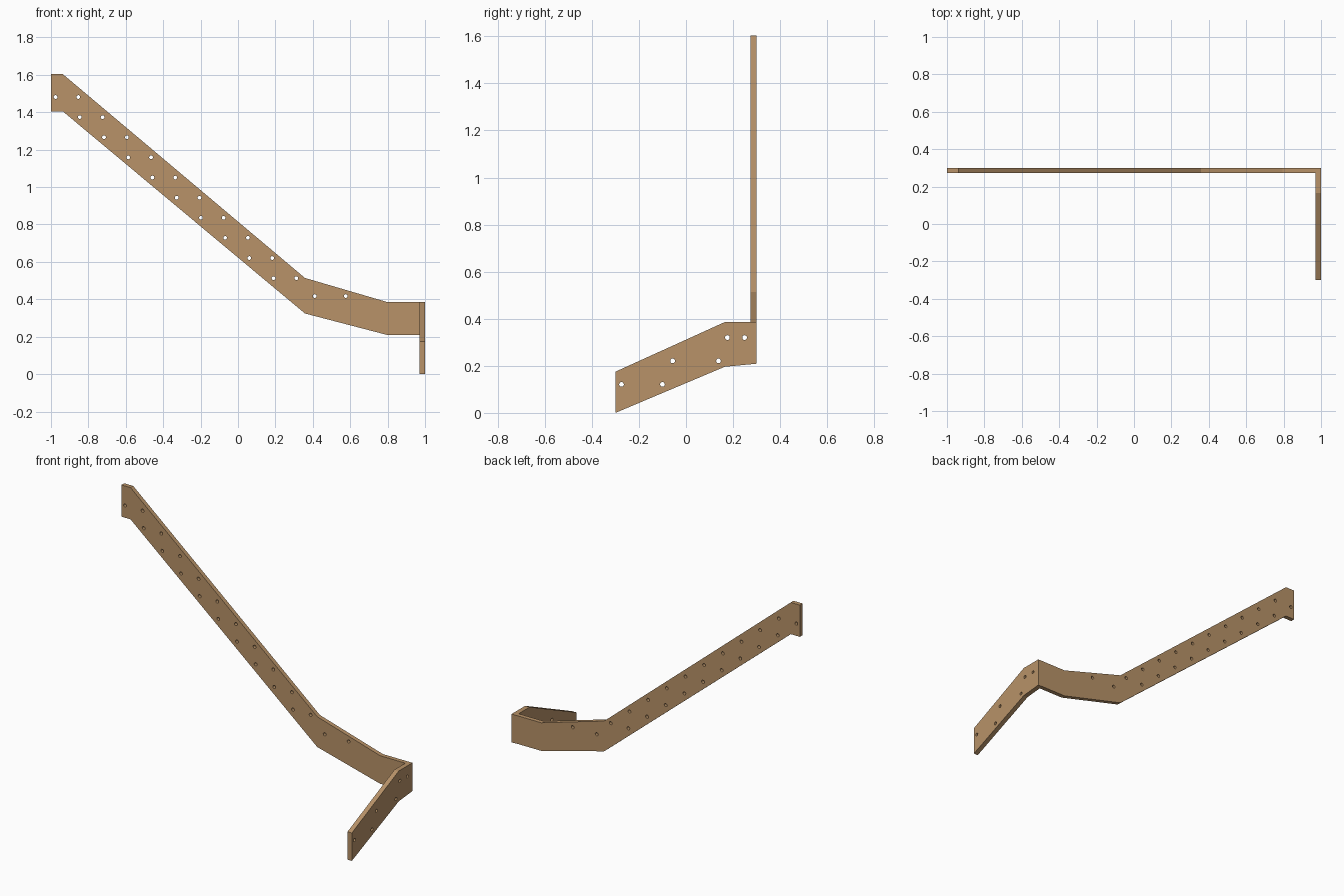
import bpy, bmesh, math
from mathutils import Matrix

if "Cube" in bpy.data.objects:
    bpy.data.objects.remove(bpy.data.objects["Cube"])

wood = bpy.data.materials.new("wood")
wood.diffuse_color = (0.48, 0.29, 0.14, 1)
wood.use_nodes = True
wood.node_tree.nodes["Principled BSDF"].inputs["Base Color"].default_value = wood.diffuse_color


def board(name, outline, holes, thickness, matrix, radius=0.01):
    """Flat board: outline with round through-holes, extruded and placed by matrix."""
    cu = bpy.data.curves.new(name + "_profile", 'CURVE')
    cu.dimensions = '2D'
    cu.fill_mode = 'BOTH'
    cu.extrude = thickness / 2
    rings = [outline]
    for u, v in holes:
        rings.append([(u + radius * math.cos(k * math.tau / 16),
                       v + radius * math.sin(k * math.tau / 16)) for k in range(16)])
    for ring in rings:
        sp = cu.splines.new('POLY')
        sp.points.add(len(ring) - 1)
        for p, (u, v) in zip(sp.points, ring):
            p.co = (u, v, 0, 1)
        sp.use_cyclic_u = True
    tmp = bpy.data.objects.new(name + "_tmp", cu)
    bpy.context.collection.objects.link(tmp)
    dg = bpy.context.evaluated_depsgraph_get()
    me = bpy.data.meshes.new_from_object(tmp.evaluated_get(dg))
    bpy.data.objects.remove(tmp)
    bpy.data.curves.remove(cu)
    me.transform(matrix)
    bm = bmesh.new()
    bm.from_mesh(me)
    bmesh.ops.remove_doubles(bm, verts=bm.verts, dist=1e-5)
    bmesh.ops.recalc_face_normals(bm, faces=bm.faces)
    for f in bm.faces:
        f.smooth = False
    bm.to_mesh(me)
    bm.free()
    me.name = name
    me.materials.clear()
    me.materials.append(wood)
    ob = bpy.data.objects.new(name, me)
    bpy.context.collection.objects.link(ob)
    return ob


T = 0.027

# Long stringer along the back: two screw holes per tread
long_outline = [(-1, 1.604), (-0.937, 1.604), (0.358, 0.514), (0.795, 0.386), (0.97, 0.386),
                (0.97, 0.21), (0.795, 0.21), (0.358, 0.324), (-0.937, 1.405), (-1, 1.405)]
long_holes = [(0.41, 0.417), (0.576, 0.417)]
for i in range(10):
    x, z = 0.19 - 0.1295 * i, 0.513 + 0.1076 * i
    long_holes += [(x, z), (x + 0.122, z)]
board("long_stringer", long_outline, long_holes, T,
      Matrix.Translation((0, 0.3 - T / 2, 0)) @ Matrix.Rotation(math.pi / 2, 4, 'X'))

# Short stringer on the right side, turning the corner
S = 0.03
short_outline = [(-0.3, 0.175), (0.165, 0.386), (0.3, 0.386),
                 (0.3, 0.209), (0.165, 0.196), (-0.3, 0.0)]
short_holes = [(-0.274, 0.121), (-0.1, 0.121), (-0.057, 0.221),
               (0.138, 0.221), (0.176, 0.32), (0.249, 0.32)]
to_side = Matrix(((0, 0, 1, 1 - S / 2), (1, 0, 0, 0), (0, 1, 0, 0), (0, 0, 0, 1)))
board("short_stringer", short_outline, short_holes, S, to_side)
